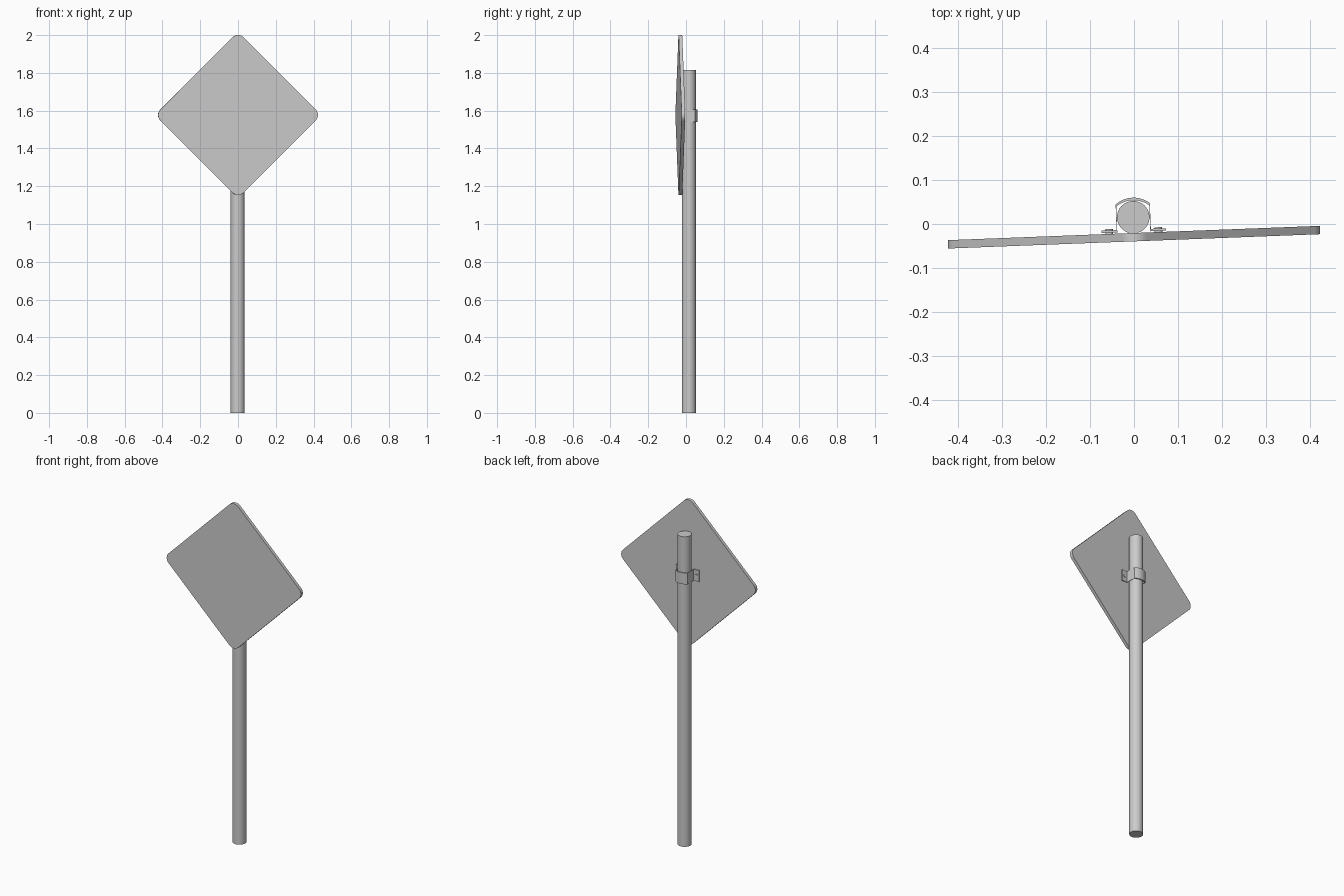
import bpy, bmesh
from math import sin, cos, pi, radians, asin
from mathutils import Matrix

if "Cube" in bpy.data.objects:
    bpy.data.objects.remove(bpy.data.objects["Cube"])

# Everything is turned slightly about the sign centre
TURN = Matrix.Translation((0, -0.03, 0)) @ Matrix.Rotation(radians(2.2), 4, 'Z')
SIGN_Z = 1.577
BAND_Z0, BAND_Z1 = 1.541, 1.607


def finish(name, bm, smooth=True):
    bmesh.ops.recalc_face_normals(bm, faces=bm.faces)
    bm.transform(TURN)
    me = bpy.data.meshes.new(name)
    bm.to_mesh(me)
    bm.free()
    ob = bpy.data.objects.new(name, me)
    bpy.context.collection.objects.link(ob)
    if smooth:
        bpy.ops.object.select_all(action='DESELECT')
        ob.select_set(True)
        bpy.context.view_layer.objects.active = ob
        bpy.ops.object.shade_smooth_by_angle(angle=radians(30))
    return ob


def prism(name, points, offset, smooth=True):
    """Extrude a closed 3D outline along an offset vector."""
    bm = bmesh.new()
    face = bm.faces.new([bm.verts.new(p) for p in points])
    ext = bmesh.ops.extrude_face_region(bm, geom=[face])
    verts = [g for g in ext['geom'] if isinstance(g, bmesh.types.BMVert)]
    bmesh.ops.translate(bm, verts=verts, vec=offset)
    return finish(name, bm, smooth)


def box(name, x0, x1, y0, y1, z0, z1):
    pts = [(x0, y0, z0), (x1, y0, z0), (x1, y1, z0), (x0, y1, z0)]
    return prism(name, pts, (0, 0, z1 - z0), False)


def cylinder(name, r, depth, matrix, segs):
    bm = bmesh.new()
    bmesh.ops.create_cone(bm, cap_ends=True, segments=segs, radius1=r,
                          radius2=r, depth=depth, matrix=matrix)
    return finish(name, bm)


# Diamond sign plate with rounded corners
r = 0.04
d = 0.4235 - r
outline = []
for k in range(4):
    a0 = k * pi / 2
    for i in range(9):
        a = a0 - pi / 4 + i / 8 * pi / 2
        outline.append((d * cos(a0) + r * cos(a), -0.0095,
                        SIGN_Z + d * sin(a0) + r * sin(a)))
prism("sign_plate", outline, (0, 0.019, 0))

# Post
cylinder("post", 0.037, 1.815, Matrix.Translation((0, 0.0455, 1.815 / 2)), 32)

# Curved clamp band behind the post
R, half, peak, thick = 0.0617, 0.0385, 0.09, 0.006
span = asin(half / R)
angles = [-span + 2 * span * i / 10 for i in range(11)]
outer = [(R * sin(a), peak - R + R * cos(a), BAND_Z0) for a in angles]
inner = [(x, y - thick, z) for x, y, z in reversed(outer)]
prism("clamp_band", outer + inner, (0, 0, BAND_Z1 - BAND_Z0))

# Clamp sides, flanges and bolts, mirrored left and right
for side, s in (("left", -1), ("right", 1)):
    box("clamp_side_" + side, s * 0.0375, s * 0.039, 0.012, 0.0755, BAND_Z0, BAND_Z1)
    box("clamp_flange_" + side, s * 0.039, s * 0.073, 0.0122, 0.0175, BAND_Z0, BAND_Z1)
    m = (Matrix.Translation((s * 0.056, 0.0145, (BAND_Z0 + BAND_Z1) / 2))
         @ Matrix.Rotation(pi / 2, 4, 'X'))
    cylinder("clamp_bolt_" + side, 0.009, 0.012, m, 16)
